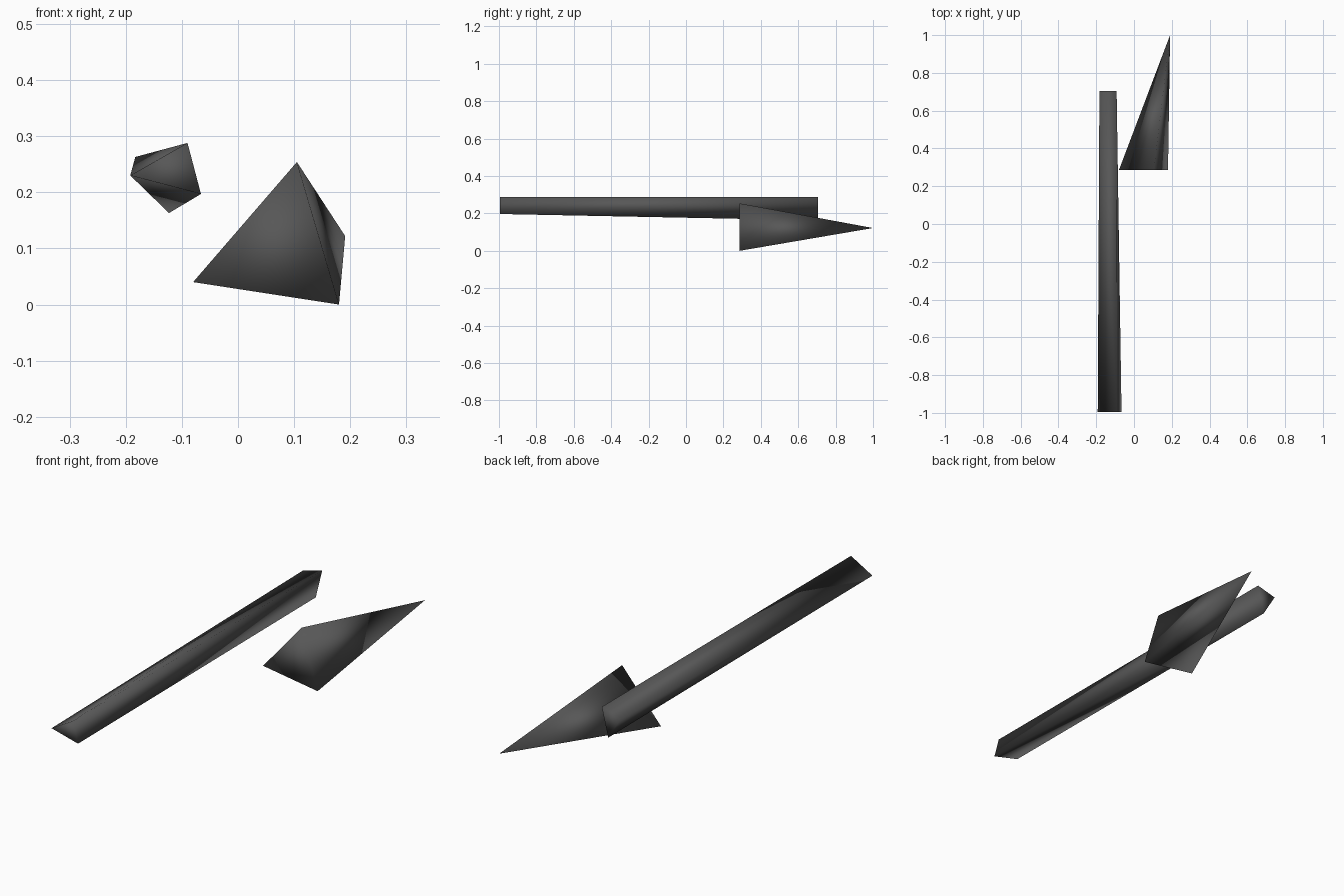
import bpy, bmesh

if "Cube" in bpy.data.objects:
    bpy.data.objects.remove(bpy.data.objects["Cube"])

# One dark grey for everything
grey = bpy.data.materials.new("dark_grey")
grey.diffuse_color = (0.095, 0.095, 0.095, 1)
grey.use_nodes = True
grey.node_tree.nodes["Principled BSDF"].inputs["Base Color"].default_value = grey.diffuse_color


def ring(y, section):
    """Place an (x, z) cross-section at depth y."""
    return [(x, y, z) for x, z in section]


def hull_part(name, points):
    """Smooth-shaded solid wrapped around a few corner points."""
    bm = bmesh.new()
    for p in points:
        bm.verts.new(p)
    bmesh.ops.convex_hull(bm, input=bm.verts[:])
    bmesh.ops.recalc_face_normals(bm, faces=bm.faces[:])
    for f in bm.faces:
        f.smooth = True
    mesh = bpy.data.meshes.new(name)
    bm.to_mesh(mesh)
    bm.free()
    mesh.materials.append(grey)
    obj = bpy.data.objects.new(name, mesh)
    bpy.context.collection.objects.link(obj)
    return obj


# Long three-sided rod, slightly tapered and twisted
rod_front = ring(-0.995, [(-0.192, 0.23), (-0.09, 0.288), (-0.066, 0.197)])
rod_back = ring(0.705, [(-0.183, 0.263), (-0.092, 0.287), (-0.123, 0.163)])
hull_part("rod", rod_front + rod_back)

# Four-faced spike with its tip pointing back
spike_base = ring(0.285, [(-0.08, 0.04), (0.105, 0.254), (0.18, 0.0)])
hull_part("spike", spike_base + [(0.191, 1.0, 0.122)])
